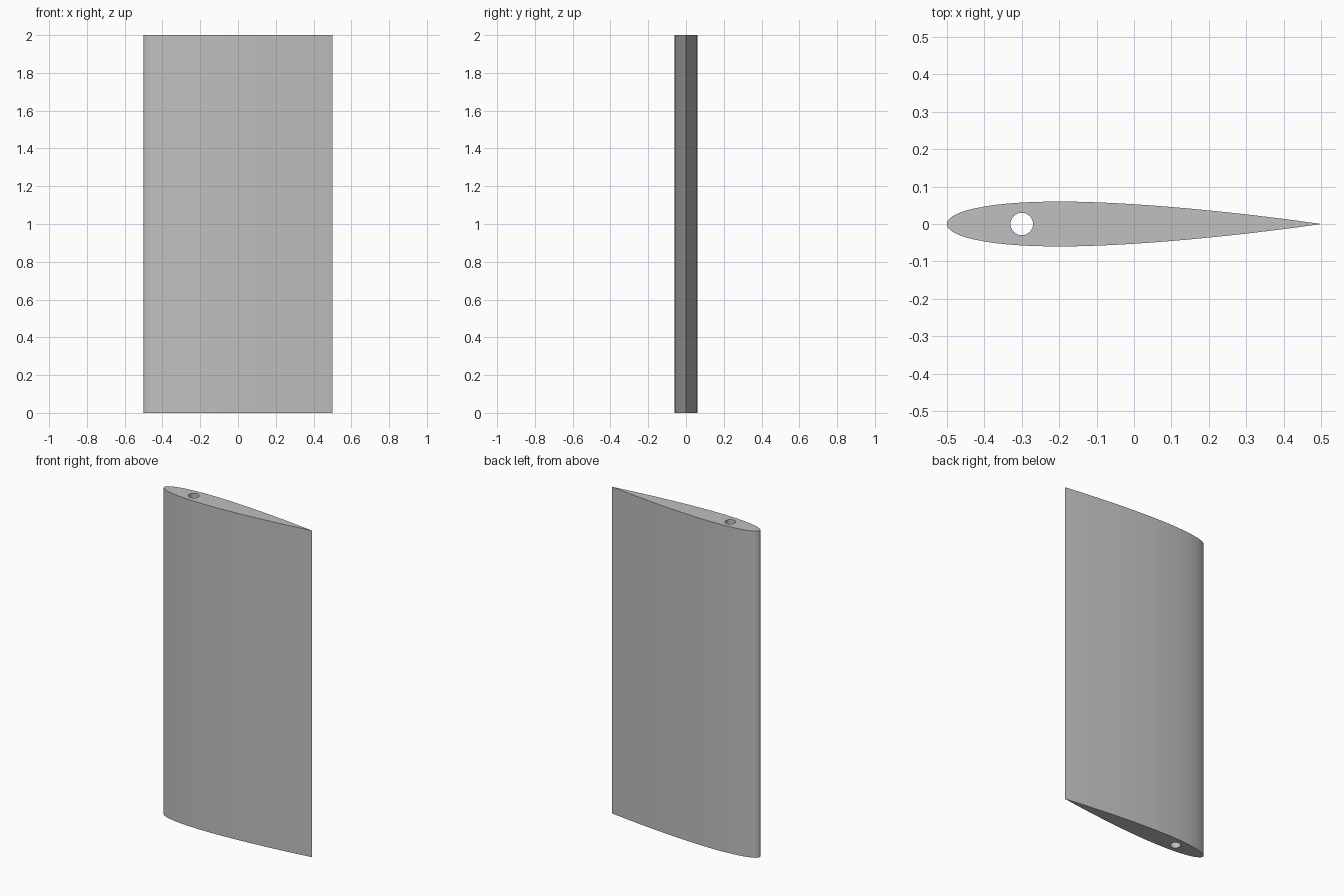
import bpy
import bmesh
import math

cube = bpy.data.objects.get("Cube")
if cube:
    bpy.data.objects.remove(cube, do_unlink=True)

CHORD, SPAN, THICKNESS = 1.0, 2.0, 0.12
STEPS = 40
HOLE_X, HOLE_R, HOLE_SIDES = -0.3, 0.03, 32


def half_thickness(t):
    """Symmetric four-digit aerofoil with a closed trailing edge."""
    return 5 * THICKNESS * (0.2969 * math.sqrt(t) - 0.126 * t - 0.3516 * t**2
                            + 0.2843 * t**3 - 0.1036 * t**4)


def add_loop(bm, points):
    verts = [bm.verts.new((x, y, 0)) for x, y in points]
    return [bm.edges.new((a, b)) for a, b in zip(verts, verts[1:] + verts[:1])]


# Aerofoil outline, cosine spaced: over the back from nose to tail, then round the front
stations = [(1 - math.cos(math.pi * i / STEPS)) / 2 for i in range(STEPS + 1)]
back = [(t * CHORD - CHORD / 2, half_thickness(t)) for t in stations[1:-1]]
front = [(x, -y) for x, y in reversed(back)]
outline = [(-CHORD / 2, 0)] + back + [(CHORD / 2, 0)] + front

# Round spar hole
angles = [2 * math.pi * i / HOLE_SIDES for i in range(HOLE_SIDES)]
hole = [(HOLE_X + HOLE_R * math.cos(a), HOLE_R * math.sin(a)) for a in angles]

# Fill the section around the hole and extrude it along the span
bm = bmesh.new()
edges = add_loop(bm, outline) + add_loop(bm, hole)
bmesh.ops.triangle_fill(bm, edges=edges, use_beauty=True)
result = bmesh.ops.extrude_face_region(bm, geom=bm.faces[:], use_keep_orig=True)
top = [g for g in result["geom"] if isinstance(g, bmesh.types.BMVert)]
bmesh.ops.translate(bm, verts=top, vec=(0, 0, SPAN))
bmesh.ops.recalc_face_normals(bm, faces=bm.faces[:])

mesh = bpy.data.meshes.new("wing_section")
bm.to_mesh(mesh)
bm.free()
wing = bpy.data.objects.new("wing_section", mesh)
bpy.context.collection.objects.link(wing)

# Plain grey
grey = bpy.data.materials.new("grey")
grey.use_nodes = True
colour = (0.53, 0.53, 0.53, 1)
grey.diffuse_color = colour
grey.node_tree.nodes["Principled BSDF"].inputs["Base Color"].default_value = colour
mesh.materials.append(grey)
